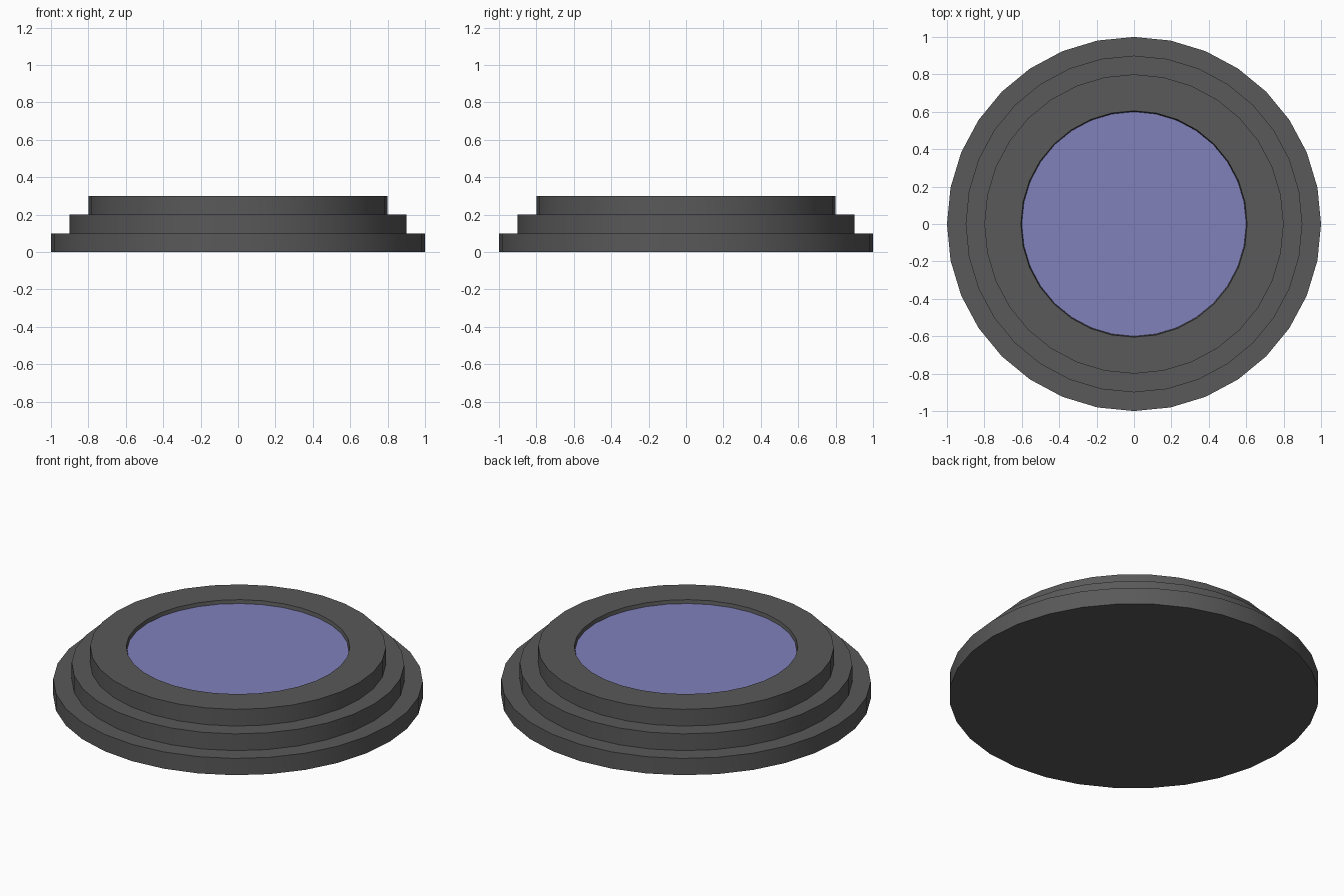
import bpy, bmesh, math

if "Cube" in bpy.data.objects:
    bpy.data.objects.remove(bpy.data.objects["Cube"])

SEGMENTS = 32


def material(name, rgb):
    mat = bpy.data.materials.new(name)
    mat.diffuse_color = (*rgb, 1.0)
    mat.use_nodes = True
    mat.node_tree.nodes["Principled BSDF"].inputs["Base Color"].default_value = mat.diffuse_color
    return mat


def lathe(name, profile, mat):
    """Revolve (radius, z) points around z; radius 0 closes to a pole."""
    bm = bmesh.new()
    rings = []
    for r, z in profile:
        rings.append([bm.verts.new((r * math.cos(2 * math.pi * i / SEGMENTS),
                                    r * math.sin(2 * math.pi * i / SEGMENTS), z))
                      for i in range(SEGMENTS)])
    for a, b in zip(rings, rings[1:]):
        for i in range(SEGMENTS):
            j = (i + 1) % SEGMENTS
            bm.faces.new((a[i], a[j], b[j], b[i]))
    # close both ends of the profile with flat caps
    bm.faces.new(list(reversed(rings[0])))
    bm.faces.new(rings[-1])
    bmesh.ops.recalc_face_normals(bm, faces=bm.faces)
    mesh = bpy.data.meshes.new(name)
    bm.to_mesh(mesh)
    bm.free()
    mesh.materials.append(mat)
    obj = bpy.data.objects.new(name, mesh)
    bpy.context.collection.objects.link(obj)
    bpy.ops.object.select_all(action='DESELECT')
    obj.select_set(True)
    bpy.context.view_layer.objects.active = obj
    bpy.ops.object.shade_smooth_by_angle(angle=math.radians(30))
    return obj


grey = material("dark_grey", (0.1, 0.1, 0.1))
violet = material("soft_violet", (0.22, 0.22, 0.5))

# Stepped housing: three tiers, then a shallow round recess in the top
profile = []
for k in range(3):
    r = 1.0 - 0.1 * k
    profile += [(r, 0.1 * k), (r, 0.1 * (k + 1))]
profile += [(0.605, 0.3), (0.6, 0.27)]
housing = lathe("stepped_housing", profile, grey)

# Lens plate lying in the recess
lens = lathe("lens_plate", [(0.6, 0.271), (0.6, 0.279)], violet)
